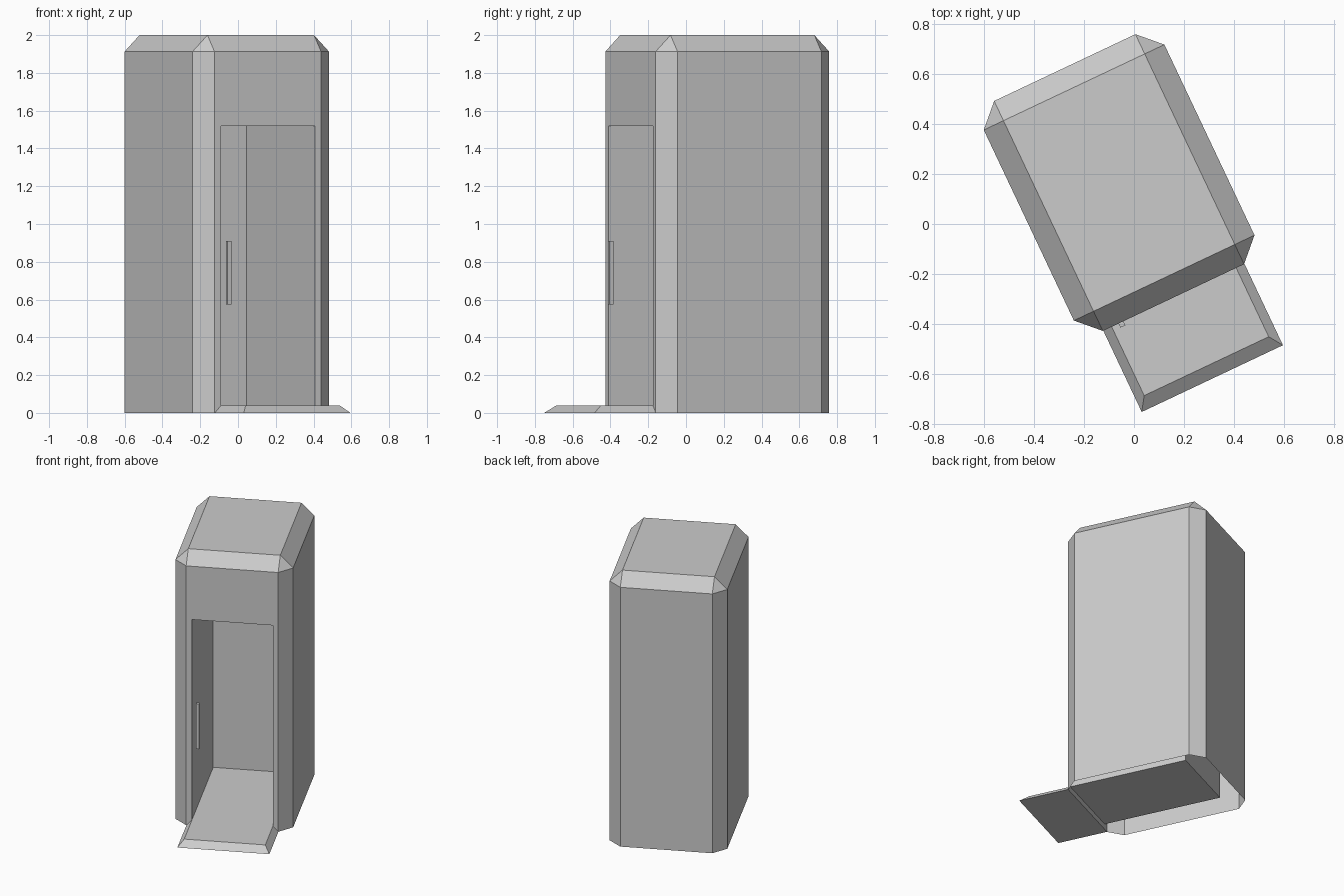
import bpy, bmesh, math
from mathutils import Vector

if "Cube" in bpy.data.objects:
    bpy.data.objects.remove(bpy.data.objects["Cube"], do_unlink=True)

TURN = math.radians(25.3)           # the whole booth is turned about z
LEFT, RIGHT, FRONT, BACK = -0.382, 0.416, -0.333, 0.683
CHAMFER = 0.087
DOOR_L, DOOR_R, SILL, LINTEL = -0.256, 0.294, 0.04, 1.52
ROOM_BACK = 0.515

grey = bpy.data.materials.new("plain_grey")
grey.use_nodes = True
grey.diffuse_color = (0.6, 0.6, 0.6, 1)
grey.node_tree.nodes["Principled BSDF"].inputs["Base Color"].default_value = (0.6, 0.6, 0.6, 1)


def finish(name, bm):
    mesh = bpy.data.meshes.new(name)
    bm.to_mesh(mesh)
    bm.free()
    mesh.materials.append(grey)
    obj = bpy.data.objects.new(name, mesh)
    obj.rotation_euler.z = TURN
    bpy.context.collection.objects.link(obj)
    return obj


def box(lo, hi):
    bm = bmesh.new()
    bmesh.ops.create_cube(bm, size=1)
    lo, hi = Vector(lo), Vector(hi)
    for v in bm.verts:
        v.co = [(a if c < 0 else b) for a, b, c in zip(lo, hi, v.co)]
    return bm


# Body: box with chamfered uprights and top, open underneath
bm = box((LEFT, FRONT, 0), (RIGHT, BACK, 2))
edges = [e for e in bm.edges if max(v.co.z for v in e.verts) > 1]
bmesh.ops.bevel(bm, geom=edges, offset=CHAMFER, segments=1, affect='EDGES', clamp_overlap=True)
bm.normal_update()
floor = [f for f in bm.faces if f.normal.z < -0.9]
bmesh.ops.delete(bm, geom=floor, context='FACES_ONLY')

# Doorway: inset in the front face, then pushed back into a room
front = next(f for f in bm.faces if f.normal.y < -0.99)
bmesh.ops.inset_individual(bm, faces=[front], thickness=0.02)
mid = front.calc_center_median()
for v in front.verts:
    v.co.x = DOOR_L if v.co.x < mid.x else DOOR_R
    v.co.z = SILL if v.co.z < mid.z else LINTEL
room = bmesh.ops.extrude_face_region(bm, geom=[front])
bmesh.ops.translate(bm, vec=(0, ROOM_BACK - FRONT, 0),
                    verts=[g for g in room["geom"] if isinstance(g, bmesh.types.BMVert)])
if front.is_valid:
    bmesh.ops.delete(bm, geom=[front], context='FACES_ONLY')
finish("booth_body", bm)

# Ramp: low slab in front of the door with sloping sides and front
bm = box((-0.293, -0.692, 0), (0.331, FRONT, SILL))
for v in bm.verts:
    if v.co.z > 0.01:
        v.co.x = DOOR_L if v.co.x < 0 else DOOR_R
        if v.co.y < -0.5:
            v.co.y = -0.637
finish("entrance_ramp", bm)

# Door handle
finish("door_handle", box((-0.226, -0.351, 0.575), (-0.204, -0.329, 0.91)))
